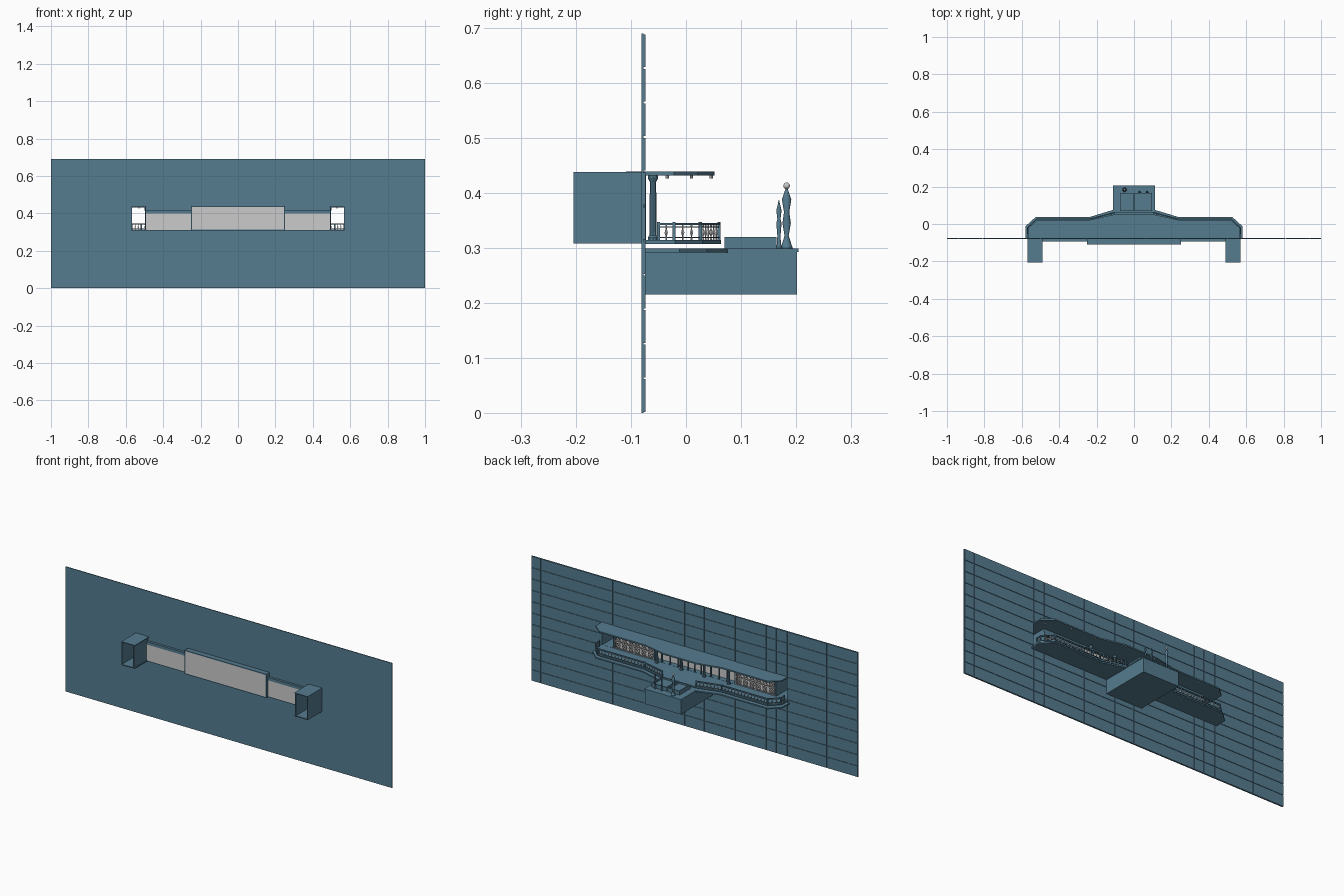
import bpy, bmesh, math
from mathutils import Vector, Matrix

if "Cube" in bpy.data.objects:
    bpy.data.objects.remove(bpy.data.objects["Cube"])

blue = bpy.data.materials.new("blue")
blue.diffuse_color = (0.09, 0.2, 0.28, 1)
blue.use_nodes = True
blue.node_tree.nodes["Principled BSDF"].inputs["Base Color"].default_value = blue.diffuse_color


def finish(name, bm, mat=blue, smooth=False):
    bmesh.ops.recalc_face_normals(bm, faces=bm.faces)
    me = bpy.data.meshes.new(name)
    bm.to_mesh(me)
    bm.free()
    ob = bpy.data.objects.new(name, me)
    bpy.context.collection.objects.link(ob)
    if mat:
        me.materials.append(mat)
    if smooth:
        for p in me.polygons:
            p.use_smooth = True
    return ob


def add_box(bm, x0, x1, y0, y1, z0, z1):
    m = Matrix.Translation(((x0 + x1) / 2, (y0 + y1) / 2, (z0 + z1) / 2)) @ Matrix.Diagonal((x1 - x0, y1 - y0, z1 - z0, 1))
    bmesh.ops.create_cube(bm, size=1, matrix=m)


def boxes(name, items, mat=blue, mirror=False):
    bm = bmesh.new()
    for b in items:
        add_box(bm, *b)
        if mirror:
            add_box(bm, -b[1], -b[0], *b[2:])
    return finish(name, bm, mat)


def add_bar(bm, a, b, w, h):
    # rectangular bar between two points
    a, b = Vector(a), Vector(b)
    d = b - a
    m = Matrix.Translation((a + b) / 2) @ d.to_track_quat('X', 'Z').to_matrix().to_4x4() @ Matrix.Diagonal((d.length, w, h, 1))
    bmesh.ops.create_cube(bm, size=1, matrix=m)


def add_lathe(bm, x, y, profile, n=10):
    rings = [[bm.verts.new((x + r * math.cos(2 * math.pi * i / n), y + r * math.sin(2 * math.pi * i / n), z))
              for i in range(n)] for r, z in profile]
    for a, b in zip(rings, rings[1:]):
        for i in range(n):
            bm.faces.new((a[i], a[(i + 1) % n], b[(i + 1) % n], b[i]))
    bm.faces.new(rings[0][::-1])
    bm.faces.new(rings[-1])


def slab(name, half, z0, z1):
    # mirrored plan outline extruded upwards
    pts = half + [(-x, y) for x, y in reversed(half)]
    bm = bmesh.new()
    f = bm.faces.new([bm.verts.new((x, y, z0)) for x, y in pts])
    ext = bmesh.ops.extrude_face_region(bm, geom=[f])
    bmesh.ops.translate(bm, vec=(0, 0, z1 - z0), verts=[v for v in ext['geom'] if isinstance(v, bmesh.types.BMVert)])
    return finish(name, bm)


# wall backing with opening, and the grooved panels on its rear
H, Z0, Z1, X1 = 0.69, 0.3136, 0.4391, 0.568
boxes("wall_backing", [(-1, 1, -0.081, -0.077, 0, Z0), (-1, 1, -0.081, -0.077, Z1, H),
                       (-1, -X1, -0.081, -0.077, Z0, Z1), (X1, 1, -0.081, -0.077, Z0, Z1),
                       (-0.5, -0.25, -0.081, -0.077, 0.415, Z1), (0.25, 0.5, -0.081, -0.077, 0.415, Z1)])
half_x = [0.06, 0.25, 0.44, 0.5, X1, 0.81, 0.94, 1]
xs = [-x for x in reversed(half_x)] + half_x
g = 0.0015
panels = []
for r in range(11):
    for a, b in zip(xs, xs[1:]):
        if r in (5, 6) and abs(a + b) / 2 < X1:
            continue
        panels.append((a + g, b - g, -0.077, -0.074, r * H / 11 + g, (r + 1) * H / 11 - g))
boxes("wall_panels", panels)

# side corridors running out of the front
t = 0.004
boxes("corridors", [(0.488, 0.57, -0.205, -0.075, 0.308, 0.313), (0.488, 0.57, -0.205, -0.075, 0.434, 0.438),
                    (0.566, 0.57, -0.205, -0.075, 0.308, 0.438), (0.493, 0.498, -0.205, -0.075, 0.308, 0.438)],
      mirror=True)

# rooms: grey backs with blue floors, ceilings and cheeks
boxes("side_room_backs", [(0.25, 0.495, -0.094, -0.091, 0.312, 0.4)], None, True)
boxes("side_room_shells", [(0.25, 0.495, -0.094, -0.074, 0.308, 0.313), (0.25, 0.495, -0.094, -0.074, 0.4, 0.416)],
      mirror=True)
boxes("centre_room_back", [(-0.245, 0.245, -0.109, -0.105, 0.313, 0.434)], None)
boxes("centre_room_shell", [(-0.25, 0.25, -0.109, -0.074, 0.308, 0.313), (-0.25, 0.25, -0.109, -0.074, 0.434, 0.439),
                            (-0.25, -0.245, -0.109, -0.074, 0.308, 0.439), (0.245, 0.25, -0.109, -0.074, 0.308, 0.439)])

# centre glazing frame and columns
frame = [(x - 0.003, x + 0.003, -0.08, -0.073, 0.313, 0.434) for x in (-0.2, -0.15, -0.1, -0.04, 0, 0.04, 0.1, 0.15, 0.2)]
frame += [(-0.245, 0.245, -0.08, -0.073, 0.425, 0.434), (-0.245, 0.245, -0.08, -0.074, 0.395, 0.399)]
boxes("centre_window_frame", frame)
bm = bmesh.new()
for x in (-0.22, -0.07, 0.07, 0.22):
    add_lathe(bm, x, -0.06, [(0.01, 0.313), (0.01, 0.319), (0.007, 0.323), (0.006, 0.42), (0.01, 0.427), (0.01, 0.434)])
finish("columns", bm)

# ornamental lattice screens
bm = bmesh.new()
n, x0, x1, z0, z1 = 6, 0.252, 0.488, 0.316, 0.398
dx, dz = (x1 - x0) / n, (z1 - z0) / 2
for s in (-1, 1):
    for i in range(n):
        for j in range(2):
            a, b, c, d = x0 + i * dx, x0 + (i + 1) * dx, z0 + j * dz, z0 + (j + 1) * dz
            add_bar(bm, (s * a, -0.076, c), (s * b, -0.076, d), 0.002, 0.002)
            add_bar(bm, (s * a, -0.076, d), (s * b, -0.076, c), 0.002, 0.002)
            p = [(s * ((a + b) / 2 + 0.013 * math.cos(k * math.pi / 4)), -0.076,
                  (c + d) / 2 + 0.013 * math.sin(k * math.pi / 4)) for k in range(9)]
            for u, v in zip(p, p[1:]):
                add_bar(bm, u, v, 0.002, 0.002)
    for z in (z0, (z0 + z1) / 2, z1):
        add_bar(bm, (s * x0, -0.076, z), (s * x1, -0.076, z), 0.003, 0.003)
    for x in (x0, (x0 + x1) / 2, x1):
        add_bar(bm, (s * x, -0.076, z0), (s * x, -0.076, z1), 0.003, 0.003)
finish("lattice_screens", bm, None)

# balcony slabs and roof
slab("lower_slab", [(0.58, -0.075), (0.58, -0.012), (0.525, 0.038), (0.235, 0.038), (0.11, 0.076)], 0.292, 0.299)
slab("balcony_deck", [(0.572, -0.075), (0.572, -0.02), (0.52, 0.03), (0.235, 0.03), (0.105, 0.064)], 0.307, 0.314)
slab("roof", [(0.568, -0.075), (0.568, -0.022), (0.515, 0.022), (0.235, 0.022), (0.1, 0.052)], 0.432, 0.439)

# railing following the deck edge
path = [(0.566, -0.05), (0.566, -0.022), (0.517, 0.026), (0.236, 0.026), (0.104, 0.06)]
bm, bb = bmesh.new(), bmesh.new()
for s in (-1, 1):
    for (ax, ay), (bx, by) in zip(path, path[1:]):
        for z, w, h in ((0.3435, 0.006, 0.004), (0.338, 0.002, 0.002), (0.319, 0.004, 0.002)):
            add_bar(bm, (s * ax, ay, z), (s * bx, by, z), w, h)
        count = max(2, round(math.hypot(bx - ax, by - ay) / 0.02))
        for i in range(1, count):
            f = i / count
            add_lathe(bb, s * (ax + (bx - ax) * f), ay + (by - ay) * f,
                      [(0.002, 0.314), (0.0012, 0.321), (0.0035, 0.328), (0.0012, 0.335), (0.002, 0.342)], 6)
    for x, y in path:
        add_box(bm, s * x - 0.003, s * x + 0.003, y - 0.003, y + 0.003, 0.314, 0.347)
finish("railing", bm)
finish("balusters", bb, None)

# lamps under the roof
bm = bmesh.new()
for x, y in [(sx * s, yy) for s in (-1, 1) for sx, yy in ((0.53, -0.034), (0.4, 0.01), (0.25, 0.01), (0.09, 0.046))]:
    add_lathe(bm, x, y, [(0.003, 0.426), (0.003, 0.432)], 8)
finish("roof_lamps", bm, None)

# projecting terrace block with a thin floor edge
boxes("terrace_block", [(-0.11, 0.11, -0.075, 0.202, 0.215, 0.293)])
boxes("terrace_floor", [(-0.112, 0.112, 0.03, 0.205, 0.293, 0.299)])

# pair of basins
tubs = []
for a, b in ((-0.076, -0.002), (0.002, 0.096)):
    tubs += [(a, b, 0.07, 0.076, 0.299, 0.32), (a, b, 0.159, 0.165, 0.299, 0.32), (a, a + 0.006, 0.076, 0.159, 0.299, 0.32),
             (b - 0.006, b, 0.076, 0.159, 0.299, 0.32), (a, b, 0.076, 0.159, 0.299, 0.312)]
boxes("basins", tubs)

# slender garden statues
bm = bmesh.new()
tall = [(0.012, 0.299), (0.01, 0.304), (0.004, 0.322), (0.008, 0.345), (0.005, 0.365), (0.009, 0.388), (0.004, 0.402), (0.002, 0.408)]
short = [(0.007, 0.299), (0.004, 0.306), (0.003, 0.322), (0.005, 0.345), (0.003, 0.352), (0.005, 0.368), (0.002, 0.38), (0.0005, 0.387)]
add_lathe(bm, -0.05, 0.183, tall)
add_lathe(bm, 0.07, 0.169, short)
add_lathe(bm, 0.03, 0.169, short)
finish("statues", bm, blue, True)
bm = bmesh.new()
bmesh.ops.create_uvsphere(bm, u_segments=12, v_segments=8, radius=0.006, matrix=Matrix.Translation((-0.05, 0.183, 0.413)))
finish("statue_ball", bm, None, True)
